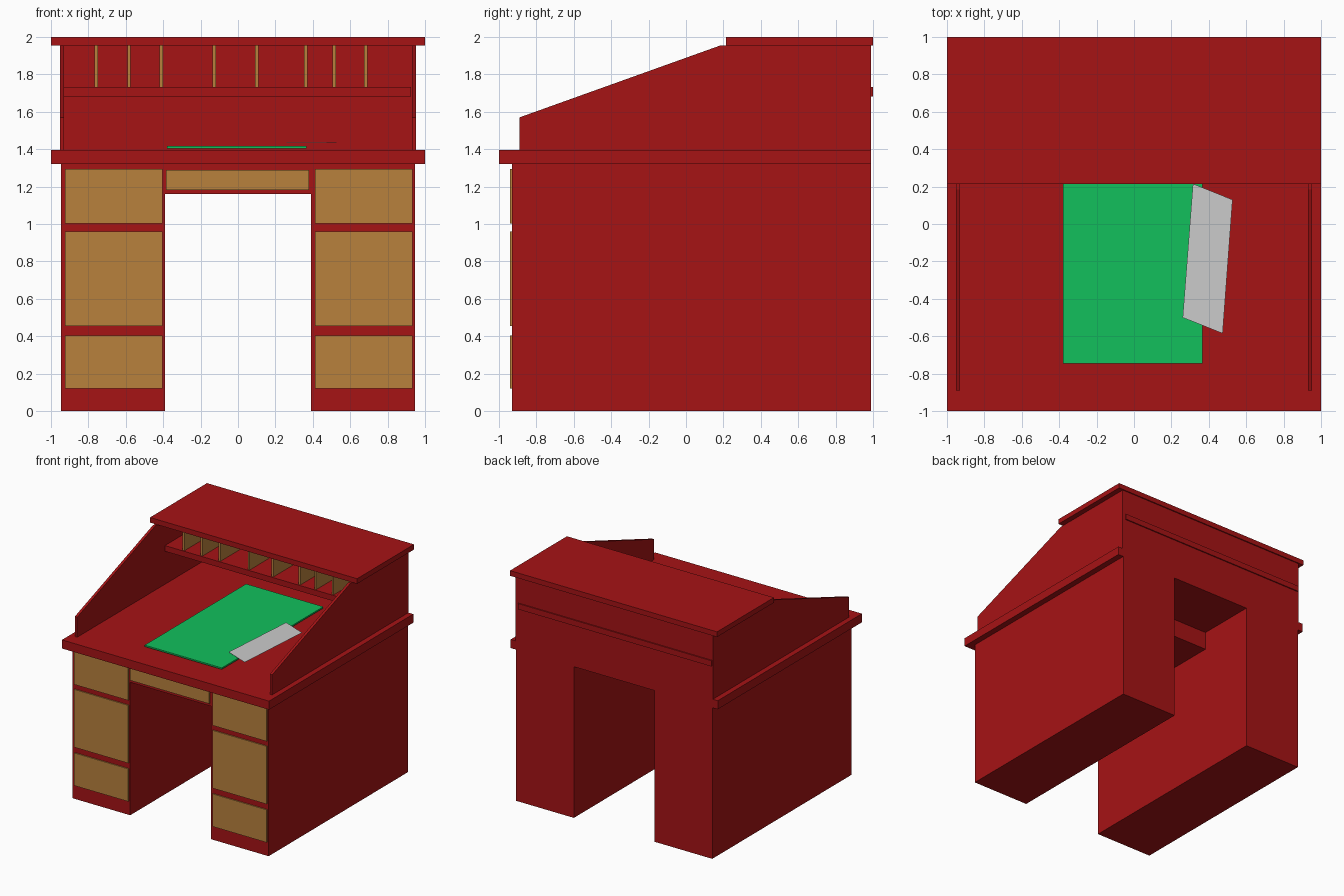
import bpy, bmesh

if "Cube" in bpy.data.objects:
    bpy.data.objects.remove(bpy.data.objects["Cube"])


def material(name, rgb):
    m = bpy.data.materials.new(name)
    m.diffuse_color = (*rgb, 1)
    m.use_nodes = True
    m.node_tree.nodes["Principled BSDF"].inputs["Base Color"].default_value = m.diffuse_color
    return m


RED = material("red_paint", (0.38, 0.0065, 0.0075))
WOOD = material("wood", (0.48, 0.22, 0.046))
GREEN = material("green_felt", (0.006, 0.53, 0.107))


def prism(name, base, offset, mat=None):
    """Extrude a flat polygon along an offset vector."""
    bm = bmesh.new()
    face = bm.faces.new([bm.verts.new(p) for p in base])
    ext = bmesh.ops.extrude_face_region(bm, geom=[face])
    moved = [g for g in ext["geom"] if isinstance(g, bmesh.types.BMVert)]
    bmesh.ops.translate(bm, verts=moved, vec=offset)
    # close the solid where the extrusion left it open
    if len(bm.faces) == len(base) + 1:
        bm.faces.new([v for v in bm.verts if v not in moved])
    bmesh.ops.recalc_face_normals(bm, faces=bm.faces)
    mesh = bpy.data.meshes.new(name)
    bm.to_mesh(mesh)
    bm.free()
    if mat:
        mesh.materials.append(mat)
    ob = bpy.data.objects.new(name, mesh)
    bpy.context.collection.objects.link(ob)
    return ob


def box(name, x, y, z, mat=None):
    base = [(x[0], y[0], z[0]), (x[1], y[0], z[0]),
            (x[1], y[1], z[0]), (x[0], y[1], z[0])]
    return prism(name, base, (0, 0, z[1] - z[0]), mat)


def span(s, a, b):
    """Mirror an x range to side s."""
    return sorted((s * a, s * b))


# Pedestals, their drawers and the sloped upper sides
side_profile = [(-0.89, 1.395), (-0.89, 1.57), (0.185, 1.955), (0.99, 1.955), (0.99, 1.395)]
for s, side in ((-1, "left"), (1, "right")):
    box(f"{side}_pedestal", span(s, 0.39, 0.947), (-0.93, 0.99), (0, 1.32), RED)
    shift = 0.004
    drawer_x = [x + shift for x in span(s, 0.407, 0.93)]
    for level, z in (("lower", (0.12, 0.405)), ("middle", (0.455, 0.96)), ("upper", (1.003, 1.295))):
        box(f"{side}_{level}_drawer", drawer_x, (-0.94, -0.92), z, WOOD)
    prism(f"{side}_upper_side", [(s * 0.93, y, z) for y, z in side_profile], (s * 0.023, 0, 0), RED)

# Centre drawer box over the knee space
box("centre_drawer_box", (-0.39, 0.39), (-0.93, 0.46), (1.16, 1.32), RED)
box("centre_drawer", (-0.385, 0.38), (-0.94, -0.92), (1.183, 1.29), WOOD)

# Desktop, back, shelf and roof
box("desktop", (-1, 1), (-1, 0.99), (1.32, 1.395), RED)
box("upper_back", (-0.93, 0.93), (0.97, 0.99), (1.395, 1.955), RED)
box("shelf", (-0.945, 0.925), (0.32, 1.0), (1.683, 1.733), RED)
box("roof", (-1, 1), (0.215, 1.0), (1.955, 2.0), RED)

# Pigeonhole dividers
for i, x in enumerate((-0.757, -0.583, -0.41, -0.127, 0.101, 0.362, 0.515, 0.684)):
    box(f"divider_{i + 1}", (x - 0.009, x + 0.009), (0.33, 0.975), (1.733, 1.955), WOOD)

# Writing mat and a sheet of paper
box("writing_mat", (-0.38, 0.365), (-0.745, 0.655), (1.405, 1.418), GREEN)
prism("paper_sheet", [(0.315, 0.215, 1.434), (0.527, 0.13, 1.434),
                      (0.474, -0.585, 1.434), (0.26, -0.5, 1.434)], (0, 0, 0.001))
